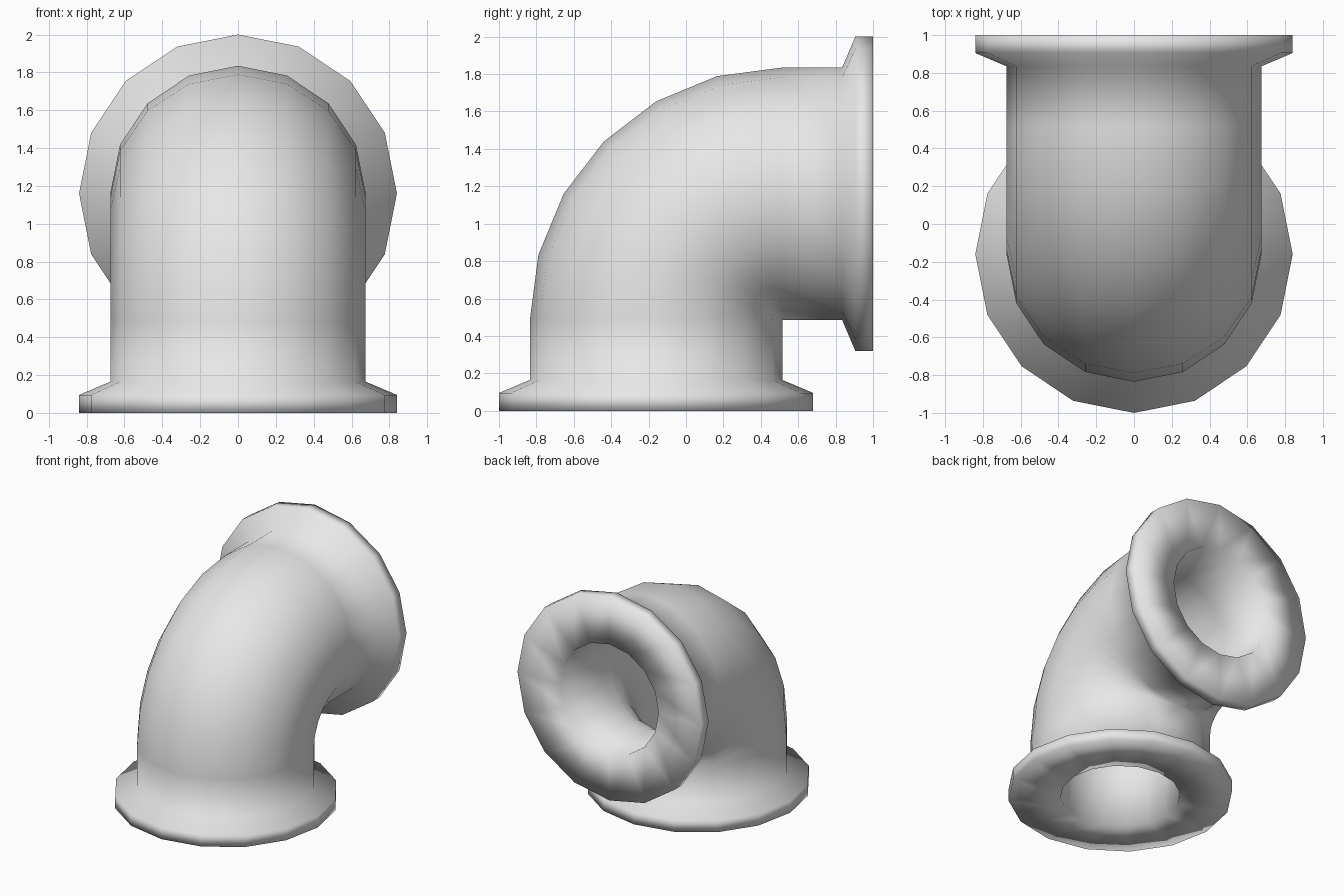
import bpy, bmesh, math
from mathutils import Vector

cube = bpy.data.objects.get("Cube")
if cube:
    bpy.data.objects.remove(cube, do_unlink=True)

SIDES = 16
BEND_STEPS = 6
PIPE_R, FLANGE_R, BORE_R = 0.675, 0.84, 0.45
LEG = 0.485                            # straight length on each end
BEND_CENTRE = Vector((0, 0.515, 0.485))

# Plain grey material
grey = bpy.data.materials.new("light_grey")
grey.use_nodes = True
colour = (0.8, 0.8, 0.8, 1)
grey.diffuse_color = colour
grey.node_tree.nodes["Principled BSDF"].inputs["Base Color"].default_value = colour


def ring(bm, angle, shift, radius):
    """Circle of vertices across the pipe axis at a bend angle, slid along the axis."""
    out = Vector((0, -math.cos(angle), math.sin(angle)))
    along = Vector((0, math.sin(angle), math.cos(angle)))
    centre = BEND_CENTRE + out * PIPE_R + along * shift
    verts = []
    for i in range(SIDES):
        t = math.tau * i / SIDES
        offset = Vector((1, 0, 0)) * math.sin(t) + out * math.cos(t)
        verts.append(bm.verts.new(centre + offset * radius))
    return verts


# Stations: flanged end, bend, mirrored flanged end, then the bore back again
quarter = math.pi / 2
flange = [(LEG, FLANGE_R), (LEG - 0.095, FLANGE_R), (LEG - 0.165, PIPE_R)]
bend = [quarter * i / BEND_STEPS for i in range(BEND_STEPS + 1)]
stations = [(0, -s, r) for s, r in flange]
stations += [(a, 0, PIPE_R) for a in bend]
stations += [(quarter, s, r) for s, r in reversed(flange)]
stations += [(quarter, LEG, BORE_R)]
stations += [(a, 0, BORE_R) for a in reversed(bend)]
stations += [(0, -LEG, BORE_R)]

# Join neighbouring rings into one closed skin
bm = bmesh.new()
rings = [ring(bm, *s) for s in stations]
for k, a in enumerate(rings):
    b = rings[(k + 1) % len(rings)]
    for i in range(SIDES):
        j = (i + 1) % SIDES
        bm.faces.new((a[i], a[j], b[j], b[i]))

# Weld the tight inner corner of the elbow
bmesh.ops.remove_doubles(bm, verts=bm.verts, dist=0.0005)
bmesh.ops.recalc_face_normals(bm, faces=bm.faces)
for f in bm.faces:
    f.smooth = True

mesh = bpy.data.meshes.new("pipe_elbow")
bm.to_mesh(mesh)
bm.free()
mesh.materials.append(grey)
elbow = bpy.data.objects.new("pipe_elbow", mesh)
bpy.context.collection.objects.link(elbow)
